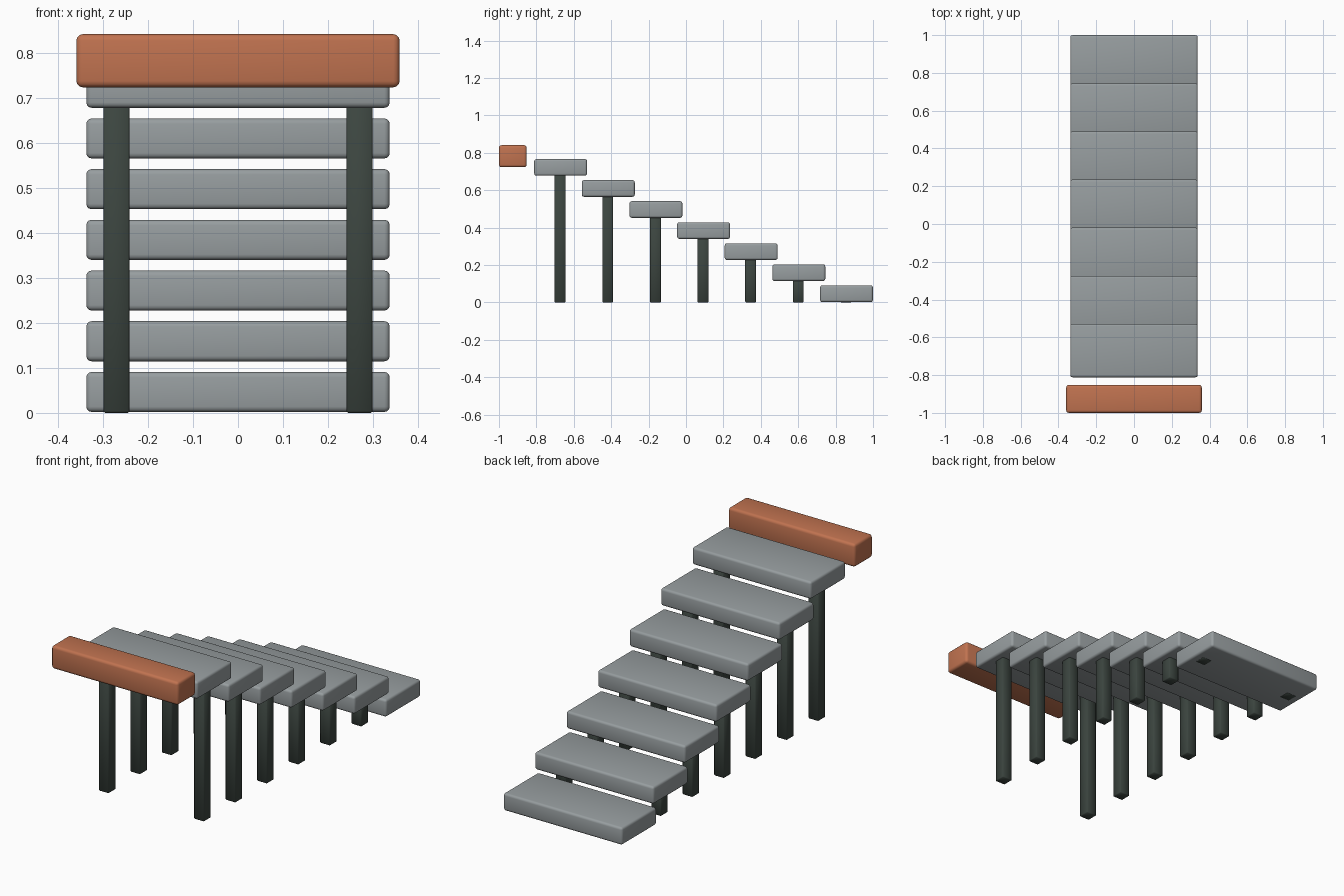
import bpy
import math

if "Cube" in bpy.data.objects:
    bpy.data.objects.remove(bpy.data.objects["Cube"], do_unlink=True)


def material(name, rgb):
    mat = bpy.data.materials.new(name)
    mat.use_nodes = True
    mat.diffuse_color = (*rgb, 1)
    mat.node_tree.nodes["Principled BSDF"].inputs["Base Color"].default_value = (*rgb, 1)
    return mat


concrete = material("grey concrete", (0.31, 0.34, 0.35))
steel = material("dark green steel", (0.045, 0.06, 0.051))
terracotta = material("terracotta orange", (0.53, 0.17, 0.08))


def box(name, centre, size, mat, bevel, segments=2):
    """Rounded block given by its centre and full size."""
    bpy.ops.mesh.primitive_cube_add(size=1, location=centre)
    obj = bpy.context.object
    obj.name = name
    obj.scale = size
    bpy.ops.object.transform_apply(location=False, rotation=False, scale=True)
    obj.data.materials.append(mat)
    mod = obj.modifiers.new("Rounded edges", "BEVEL")
    mod.width = bevel
    mod.segments = segments
    bpy.ops.object.modifier_apply(modifier=mod.name)
    bpy.ops.object.shade_smooth_by_angle(angle=math.radians(50))
    return obj


STEPS = 7
RUN, RISE = 0.2547, 0.1126
WIDTH, DEPTH, THICK = 0.674, 0.283, 0.089
FIRST_Y, FIRST_BOTTOM = 0.858, 0.002
POST_X = 0.27

# Treads climbing towards the front, each on a pair of posts
for i in range(STEPS):
    y = FIRST_Y - i * RUN
    bottom = FIRST_BOTTOM + i * RISE
    box(f"tread_{i + 1}", (0, y, bottom + THICK / 2), (WIDTH, DEPTH, THICK), concrete, 0.012, 3)
    top = bottom + 0.02
    for side, label in ((1, "left"), (-1, "right")):
        box(f"{label}_post_{i + 1}", (side * POST_X, y - 0.003, top / 2),
            (0.058, 0.058, top), steel, 0.004, 1)

# Heavy beam closing the top of the flight
box("top_beam", (0, -0.926, 0.782), (0.718, 0.148, 0.118), terracotta, 0.014, 3)
